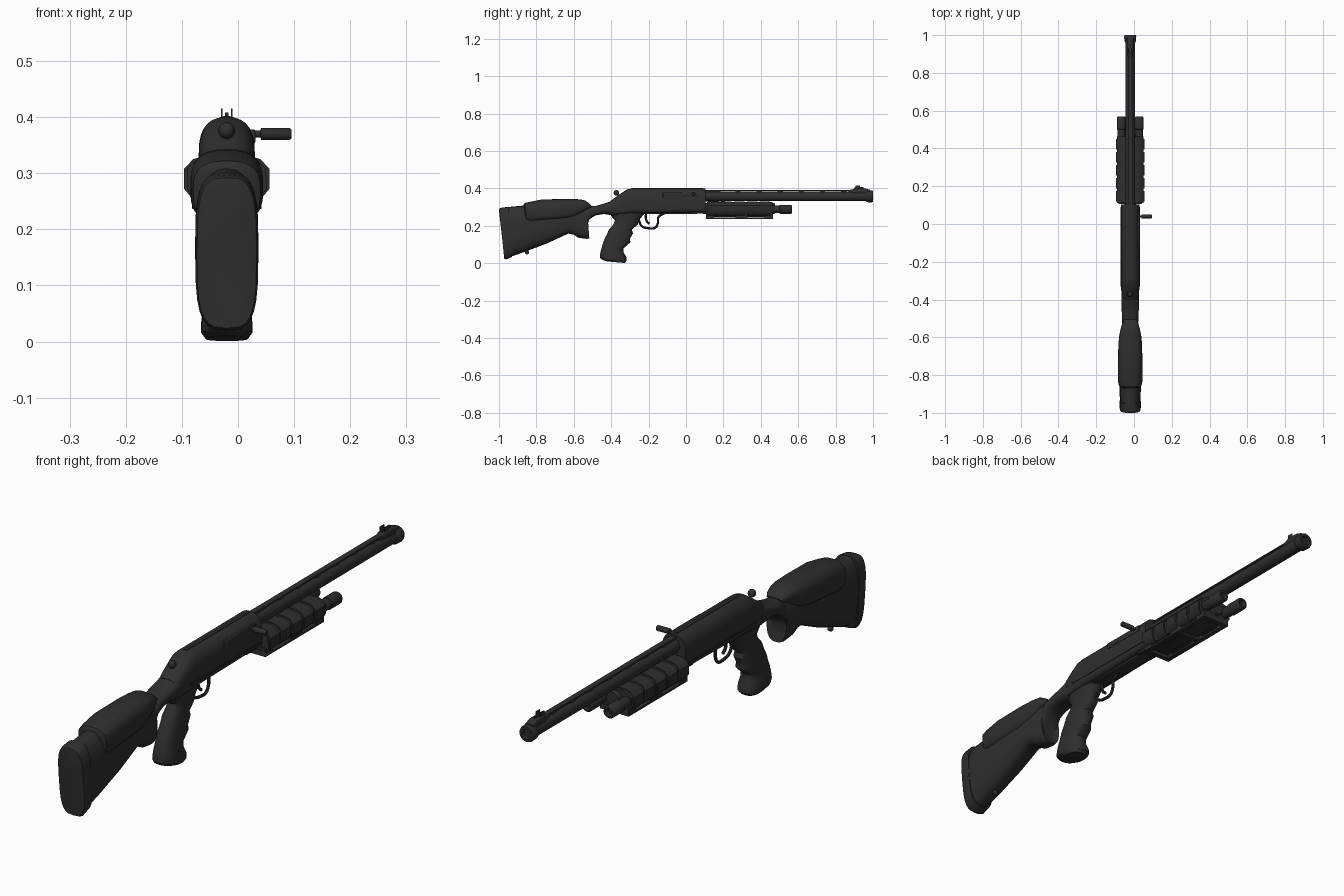
import bpy, bmesh, math
from mathutils import Vector

CX = -0.02  # centre line of the gun (the bolt handle shifts it off x = 0)

def mat(name, v):
    m = bpy.data.materials.new(name)
    m.diffuse_color = (v, v, v, 1)
    return m

BLACK = mat("matte black", 0.028)

def finish(name, bm, m=BLACK):
    bmesh.ops.recalc_face_normals(bm, faces=bm.faces)
    me = bpy.data.meshes.new(name)
    bm.to_mesh(me)
    bm.free()
    me.materials.append(m)
    ob = bpy.data.objects.new(name, me)
    bpy.context.collection.objects.link(ob)
    return ob

def skin(name, rings):
    bm = bmesh.new()
    vs = [[bm.verts.new(p) for p in r] for r in rings]
    n = len(vs[0])
    for a, b in zip(vs, vs[1:]):
        for i in range(n):
            j = (i + 1) % n
            bm.faces.new((a[i], a[j], b[j], b[i]))
    bm.faces.new(vs[0])
    bm.faces.new(vs[-1])
    return finish(name, bm)

def loft(name, rows, e_top=2.6, e_bot=2.6, n=28):
    """rows: (y_top, z_top, y_bottom, z_bottom, half_width), superellipse rings."""
    rings = []
    for yt, zt, yb, zb, w in rows:
        c, a = Vector((CX, (yt + yb) / 2, (zt + zb) / 2)), Vector((0, (yt - yb) / 2, (zt - zb) / 2))
        ring = []
        for i in range(n):
            t = 2 * math.pi * i / n
            e = 2 / (e_top if math.cos(t) > 0 else e_bot)
            s, k = math.sin(t), math.cos(t)
            ring.append(c + a * math.copysign(abs(k) ** e, k)
                        + Vector((math.copysign(abs(s) ** e, s) * w, 0, 0)))
        rings.append(ring)
    return skin(name, rings)

def lathe(name, x, z, prof, n=24):
    """Turned part along y from (y, radius) points."""
    return skin(name, [[(x + r * math.sin(2 * math.pi * i / n), y, z + r * math.cos(2 * math.pi * i / n))
                        for i in range(n)] for y, r in prof])

def box(name, x0, x1, y0, y1, z0, z1, bev=0.0):
    bm = bmesh.new()
    bmesh.ops.create_cube(bm, size=1)
    for v in bm.verts:
        v.co = ((x0 + x1) / 2 + v.co.x * (x1 - x0), (y0 + y1) / 2 + v.co.y * (y1 - y0),
                (z0 + z1) / 2 + v.co.z * (z1 - z0))
    if bev:
        bmesh.ops.bevel(bm, geom=bm.edges[:], offset=bev, segments=2, affect='EDGES', profile=0.5)
    return finish(name, bm)

def prism(name, half, y0, y1):
    """Mirrored x-z half outline (top to bottom) extruded along y."""
    pts = [(CX + x, z) for x, z in half] + [(CX - x, z) for x, z in reversed(half)]
    return skin(name, [[(x, y, z) for x, z in pts] for y in (y0, y1)])

def ball(name, loc, r):
    bm = bmesh.new()
    bmesh.ops.create_uvsphere(bm, u_segments=16, v_segments=10, radius=r)
    bmesh.ops.translate(bm, vec=loc, verts=bm.verts)
    return finish(name, bm)

def wire(name, pts, r):
    cu = bpy.data.curves.new(name, 'CURVE')
    cu.dimensions, cu.bevel_depth, cu.bevel_resolution, cu.use_fill_caps = '3D', r, 2, True
    sp = cu.splines.new('BEZIER')
    sp.bezier_points.add(len(pts) - 1)
    for b, (y, z) in zip(sp.bezier_points, pts):
        b.co = (CX, y, z)
        b.handle_left_type = b.handle_right_type = 'AUTO'
    sp.resolution_u = 6
    cu.materials.append(BLACK)
    ob = bpy.data.objects.new(name, cu)
    bpy.context.collection.objects.link(ob)

# Stock with thumbhole neck
loft("stock", [
    (-0.955, .300, -0.935, .035, .055), (-0.87, .308, -0.87, .058, .056), (-0.74, .315, -0.74, .107, .054),
    (-0.63, .315, -0.63, .158, .050), (-0.605, .315, -0.60, .152, .049), (-0.58, .315, -0.575, .136, .047),
    (-0.54, .310, -0.530, .130, .045), (-0.53, .308, -0.517, .133, .043), (-0.52, .307, -0.525, .165, .042),
    (-0.515, .306, -0.532, .195, .042), (-0.505, .305, -0.515, .235, .043), (-0.48, .307, -0.485, .255, .044),
    (-0.44, .318, -0.44, .263, .046), (-0.40, .332, -0.40, .257, .047), (-0.37, .345, -0.37, .25, .046)], 2.4, 2.8)
# Recoil pad
loft("butt_pad", [
    (-1.0, .283, -0.972, .033, .047), (-0.998, .292, -0.972, .024, .053), (-0.985, .297, -0.962, .020, .056),
    (-0.95, .301, -0.93, .033, .0565)], 3.4, 3.4)
# Raised cheek rest
loft("cheek_rest", [
    (-0.868, .312, -0.855, .235, .050), (-0.862, .322, -0.85, .224, .060), (-0.84, .327, -0.83, .220, .064),
    (-0.77, .341, -0.77, .224, .065), (-0.64, .343, -0.64, .236, .063), (-0.58, .342, -0.60, .246, .058),
    (-0.545, .338, -0.565, .265, .051), (-0.52, .322, -0.535, .285, .043), (-0.505, .308, -0.51, .297, .032)], 2.6, 4)
ball("sling_stud", (CX, -0.85, .058), .011)

# Pistol grip with finger grooves (rings run front to back)
loft("pistol_grip", [
    (-0.20, .285, -0.42, .285, .040), (-0.235, .25, -0.398, .25, .037), (-0.252, .228, -0.380, .228, .034),
    (-0.258, .207, -0.388, .207, .034), (-0.290, .178, -0.412, .180, .035), (-0.283, .160, -0.422, .155, .037),
    (-0.300, .130, -0.438, .125, .038), (-0.297, .112, -0.445, .103, .039), (-0.333, .080, -0.452, .080, .040),
    (-0.333, .058, -0.458, .055, .043), (-0.318, .030, -0.461, .032, .046), (-0.318, .012, -0.452, .020, .046),
    (-0.328, .001, -0.425, .010, .038)], 2.5, 2.5)

# Receiver, its rear slope and lower trigger housing
loft("receiver", [
    (-0.405, .332, -0.39, .262, .042), (-0.36, .365, -0.36, .262, .047), (-0.315, .395, -0.315, .264, .050),
    (-0.29, .400, -0.29, .266, .050), (0.085, .400, 0.085, .272, .050), (0.103, .400, 0.103, .272, .050)], 2.5, 6)
box("trigger_housing", CX - .028, CX + .028, -0.27, 0.06, .262, .30, .006)
box("receiver_front_lug", CX - .035, CX + .035, 0.03, 0.10, .265, .30, .004)
box("receiver_top_rib", CX - .006, CX + .006, -0.29, 0.09, .396, .402)
box("ejection_port_cover", CX + .038, CX + .051, -0.125, 0.065, .353, .378, .003)
for s in (-1, 1):
    x = CX + s * .049
    box("receiver_side_rail", x - .003, x + .003, -0.33, 0.09, .293, .299)
ball("rear_sight_bead", (CX, -0.372, .376), .015)

# Bolt handle sticking out to the right
handle = lathe("bolt_handle", 0, 0, [(.02, .006), (.040, .006), (.041, .0105), (.092, .0105), (.095, .008)], 16)
for v in handle.data.vertices:
    v.co = (v.co.y, 0.04 - v.co.x, .370 + v.co.z)

# Trigger and guard
wire("trigger_guard", [(-0.255, .262), (-0.25, .225), (-0.236, .198), (-0.20, .187),
                       (-0.165, .190), (-0.15, .215), (-0.148, .245), (-0.115, .267)], .006)
wire("trigger", [(-0.212, .27), (-0.215, .245), (-0.21, .225), (-0.195, .21)], .006)

# Barrel, muzzle and ventilated rib
BZ = .357
lathe("barrel", CX, BZ, [(0.09, .026), (0.985, .025)])
lathe("muzzle_collar", CX, BZ, [(0.96, .025), (0.968, .031), (0.992, .032), (1.0, .029),
                                (1.0, .019), (0.95, .018)])
box("barrel_rib", CX - .011, CX + .011, 0.10, 0.90, .3865, .392)
for i in range(7):
    y = .165 + i * .113
    box("rib_post", CX - .009, CX + .009, y - .014, y + .014, .375, .388)
box("rib_base", CX - .009, CX + .009, 0.10, 0.185, .37, .388)

# Front sight ramp, wings and blade
loft("front_sight_ramp", [(0.87, .390, 0.87, .37, .010), (0.91, .401, 0.91, .36, .016),
                          (0.955, .400, 0.955, .36, .018), (0.985, .392, 0.985, .36, .016)], 5, 5, 20)
for s in (-1, 1):
    box("sight_wing", CX + s * .009 - .0015, CX + s * .009 + .0015, 0.905, 0.93, .395, .415)
box("sight_blade", CX - .003, CX + .003, 0.90, 0.95, .395, .408)

# Fore-end: core, ribbed side panels, lower rails
prism("fore_end", [(.036, .328), (.056, .322), (.070, .308), (.071, .272), (.058, .255), (.040, .252)], 0.112, 0.462)
lathe("magazine_tube", CX, .292, [(0.09, .03), (0.47, .03), (0.475, .026)])
for i in range(5):
    y = .118 + i * .069
    prism("fore_end_band", [(.040, .331), (.060, .325), (.076, .308), (.076, .272), (.061, .254), (.05, .252)], y, y + .056)
for s in (-1, 1):
    x = CX + s * .052
    box("fore_end_lower_rail", x - .010, x + .010, 0.107, 0.465, .236, .245, .002)
    for y0, y1 in ((.107, .15), (.265, .33), (.42, .465)):
        box("rail_block", x - .009, x + .009, y0, y1, .240, .27)
    # twin tubes beside the magazine
    lathe("side_tube", CX + s * .047, .288, [(0.40, .021), (0.50, .021), (0.502, .024), (0.562, .024),
                                            (0.568, .020), (0.568, .014), (0.55, .013)], 20)
for y in (.107, .29, .447):
    box("rail_bridge", CX - .052, CX + .052, y, y + .018, .237, .258)
box("fore_end_floor", CX - .03, CX + .03, .13, .44, .246, .26, .003)

# Turn curves to mesh and smooth everything
bpy.ops.object.select_all(action='SELECT')
for o in bpy.context.collection.objects:
    if o.type == 'CURVE':
        bpy.context.view_layer.objects.active = o
bpy.ops.object.convert(target='MESH')
bpy.ops.object.select_all(action='SELECT')
bpy.context.view_layer.objects.active = bpy.data.objects["stock"]
bpy.ops.object.shade_smooth_by_angle(angle=math.radians(40))
